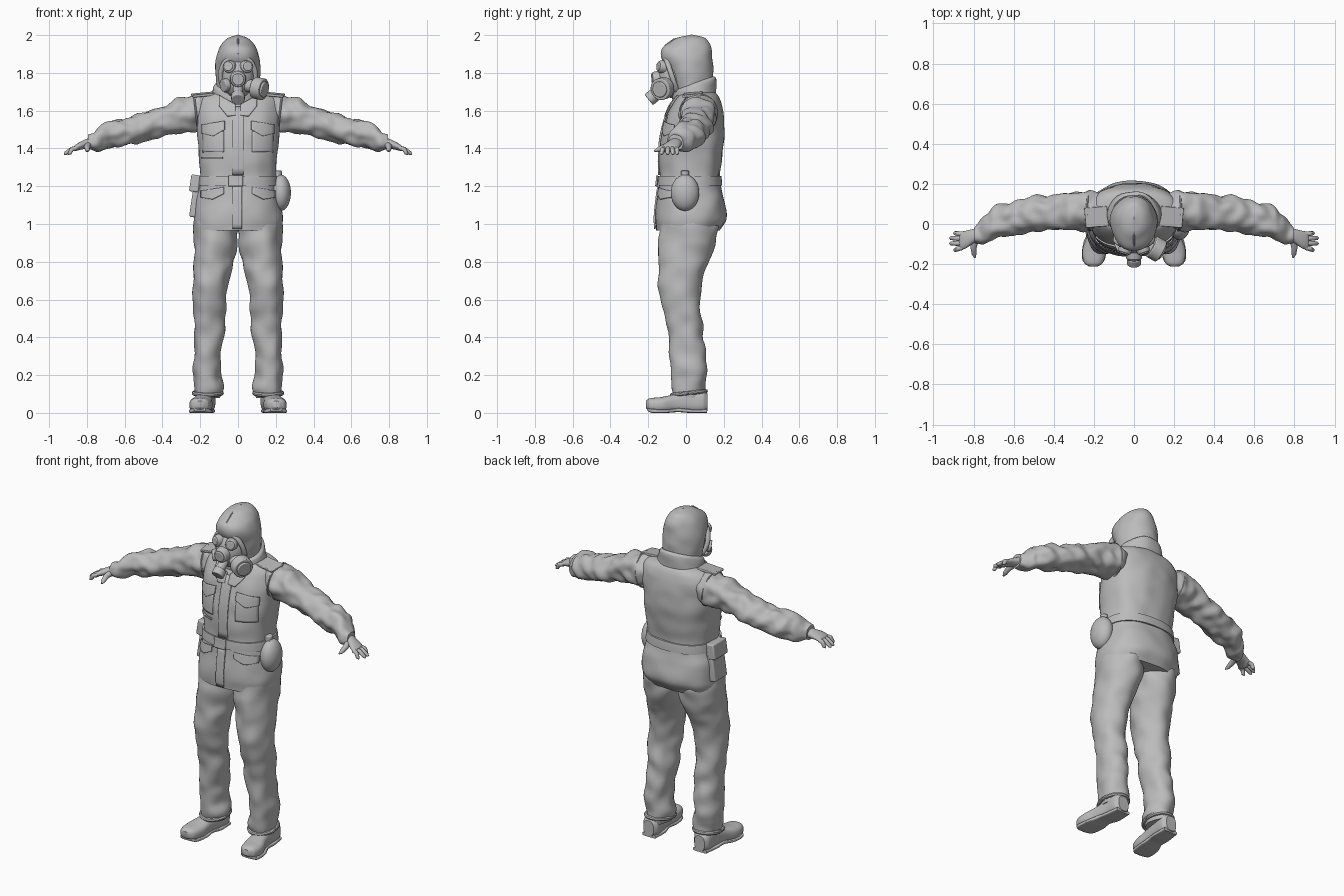
import bpy, bmesh, math
from mathutils import Vector, Matrix, noise

if "Cube" in bpy.data.objects:
    bpy.data.objects.remove(bpy.data.objects["Cube"])

grey = bpy.data.materials.new("plain grey")
grey.use_nodes = True
grey.diffuse_color = (0.5, 0.5, 0.5, 1)
grey.node_tree.nodes["Principled BSDF"].inputs["Base Color"].default_value = (0.5, 0.5, 0.5, 1)


def make(name, bm, mirror=False, angle=40, bevel=0, solid=0):
    bmesh.ops.recalc_face_normals(bm, faces=bm.faces)
    mesh = bpy.data.meshes.new(name)
    bm.to_mesh(mesh)
    bm.free()
    mesh.materials.append(grey)
    ob = bpy.data.objects.new(name, mesh)
    bpy.context.collection.objects.link(ob)
    bpy.ops.object.select_all(action='DESELECT')
    ob.select_set(True)
    bpy.context.view_layer.objects.active = ob
    bpy.ops.object.shade_smooth_by_angle(angle=math.radians(angle))
    if solid:
        mod = ob.modifiers.new("thickness", 'SOLIDIFY')
        mod.thickness, mod.offset = solid, 0
    if bevel:
        mod = ob.modifiers.new("bevel", 'BEVEL')
        mod.width, mod.segments = bevel, 3
    if mirror:
        ob.modifiers.new("mirror", 'MIRROR')
    return ob


def section(keys, a):
    """Smoothly interpolated centre and radii at position a along the axis."""
    i = max(k for k in range(len(keys) - 1) if k == 0 or keys[k][0] <= a)
    k0, k1 = keys[i], keys[i + 1]
    h = k1[0] - k0[0]
    t = (a - k0[0]) / h
    out = []
    for c in range(1, 5):
        def slope(j):
            lo, hi = max(j - 1, 0), min(j + 1, len(keys) - 1)
            return (keys[hi][c] - keys[lo][c]) / (keys[hi][0] - keys[lo][0]) * h
        p, q = k0[c], k1[c]
        m, n = slope(i), slope(i + 1)
        out.append(p + m * t + (3 * (q - p) - 2 * m - n) * t**2 + (2 * (p - q) + m + n) * t**3)
    return out


def bridge(bm, rings, cap=True):
    n = len(rings[0])
    for a, b in zip(rings, rings[1:]):
        for i in range(n):
            bm.faces.new((a[i], a[(i + 1) % n], b[(i + 1) % n], b[i]))
    if cap:
        bm.faces.new(rings[0])
        bm.faces.new(rings[-1])


def loft(name, keys, axis='z', n=40, steps=6, power=2, fold=0, freq=14, shear=0, **kw):
    """Skin superellipse sections strung along one axis; fold adds cloth creases."""
    bm, rings = bmesh.new(), []
    stops = [k0[0] + (k1[0] - k0[0]) * s / steps for k0, k1 in zip(keys, keys[1:]) for s in range(steps)]
    for a in stops + [keys[-1][0]]:
        c1, c2, r1, r2 = section(keys, a)
        ring = []
        for i in range(n):
            t = math.tau * i / n
            u, v = (math.copysign(abs(f)**(2 / power), f) for f in (math.cos(t), math.sin(t)))
            u, v = c1 + max(r1, .002) * u, c2 + max(r2, .002) * v
            p = Vector({'z': (u, v, a), 'x': (a, u, v), 'y': (u, a, v)}[axis])
            if fold:
                d = noise.noise(p * freq) * fold
                off = {'z': (math.cos(t), math.sin(t), 0), 'x': (0, math.cos(t), math.sin(t))}[axis]
                p += Vector(off) * d
            p.z = max(p.z + shear * (p.y - .04), 0)
            ring.append(bm.verts.new(p))
        rings.append(ring)
    bridge(bm, rings)
    return make(name, bm, **kw)


def tube(name, pts, radii, n=12, closed=False, **kw):
    bm, rings = bmesh.new(), []
    pts = [Vector(p) for p in pts]
    last = len(pts) - 1
    for i, (p, r) in enumerate(zip(pts, radii)):
        d = pts[(i + 1) % len(pts)] - pts[i - 1] if closed else pts[min(i + 1, last)] - pts[max(i - 1, 0)]
        side = d.cross(Vector((0, 1, 0) if closed else (0, 0, 1))).normalized()
        up = side.cross(d).normalized()
        rings.append([bm.verts.new(p + r * (side * math.cos(math.tau * k / n) + up * math.sin(math.tau * k / n)))
                      for k in range(n)])
    bridge(bm, rings + rings[:1] if closed else rings, cap=not closed)
    return make(name, bm, **kw)


def ball(name, centre, radii, **kw):
    bm = bmesh.new()
    bmesh.ops.create_uvsphere(bm, u_segments=32, v_segments=18, radius=1,
                              matrix=Matrix.Translation(centre) @ Matrix.Diagonal((*radii, 1)))
    return make(name, bm, **kw)


def drum(name, centre, axis, radius, depth, taper=1, **kw):
    bm = bmesh.new()
    turn = Vector(axis).to_track_quat('Z', 'Y').to_matrix().to_4x4()
    bmesh.ops.create_cone(bm, cap_ends=True, segments=28, radius1=radius, radius2=radius * taper, depth=depth,
                          matrix=Matrix.Translation(centre) @ turn)
    return make(name, bm, bevel=.005, **kw)


def box(name, centre, size, turn=(0, 0, 0), **kw):
    bm = bmesh.new()
    rot = Matrix.Rotation(turn[2], 4, 'Z') @ Matrix.Rotation(turn[1], 4, 'Y') @ Matrix.Rotation(turn[0], 4, 'X')
    bmesh.ops.create_cube(bm, size=1, matrix=Matrix.Translation(centre) @ rot @ Matrix.Diagonal((*size, 1)))
    return make(name, bm, **kw)


# Jacket body: height, centre x, centre y, half width, half depth
JACKET = [(.965, 0, .01, .226, .168), (1.03, 0, .025, .234, .187), (1.13, 0, .025, .222, .178),
          (1.2, 0, .02, .207, .163), (1.25, 0, .02, .2, .158), (1.35, 0, .025, .206, .165),
          (1.45, 0, .035, .217, .168), (1.55, 0, .045, .225, .155), (1.62, 0, .055, .222, .138),
          (1.66, 0, .06, .21, .118), (1.685, 0, .062, .175, .1), (1.7, 0, .065, .11, .08)]
POWER = 2.4
loft("jacket", JACKET, n=64, power=POWER, fold=.007, freq=11)


def front_y(x, z):
    cx, cy, rx, ry = section(JACKET, z)
    return cy - ry * max(1 - abs(x / rx)**POWER, 0)**(1 / POWER)


def patch(name, x0, x1, z0, z1, lean=0, dip=0, gap=.005, **kw):
    """Thin cloth panel hugging the jacket front; dip makes a pointed flap."""
    bm, rows, n = bmesh.new(), [], 10
    for j in range(n + 1):
        v, row = j / n, []
        for i in range(n + 1):
            u = i / n
            x = x0 + (x1 - x0) * u
            z = z0 + (z1 - z0) * v + lean * (u - .5) - dip * (1 - abs(2 * u - 1)) * (1 - v)
            row.append(bm.verts.new((x, front_y(x, z) - gap, z)))
        rows.append(row)
    for a, b in zip(rows, rows[1:]):
        for i in range(n):
            bm.faces.new((a[i], a[i + 1], b[i + 1], b[i]))
    return make(name, bm, solid=.009, **kw)


patch("upper_placket", -.03, .03, 1.26, 1.62)
patch("lower_placket", -.03, .02, .975, 1.2)
patch("chest_pocket_flap", .07, .19, 1.49, 1.535, lean=-.02, dip=.025, mirror=True)
patch("chest_pocket", .075, .185, 1.38, 1.49, gap=.002, mirror=True)
patch("hip_pocket_flap", .075, .195, 1.15, 1.185, lean=-.02, dip=.02, mirror=True)
patch("zip_pocket", -.19, -.08, 1.347, 1.355)
patch("lapel", .012, .1, 1.6, 1.655, lean=.05, dip=.03, gap=.008, mirror=True)

# Belt and buckle
loft("belt", [(1.203, 0, .02, .213, .172), (1.23, 0, .02, .211, .17), (1.255, 0, .02, .208, .167)],
     n=64, power=POWER, steps=2)
patch("buckle", -.05, .025, 1.2, 1.258, gap=.016)

# Sleeves, shoulder straps and collar
loft("sleeve", [(.14, .065, 1.59, .085, .085), (.24, .067, 1.587, .096, .098), (.35, .06, 1.563, .092, .084),
                (.5, .05, 1.51, .086, .076), (.6, .03, 1.488, .082, .076), (.7, 0, 1.462, .08, .071),
                (.76, -.036, 1.437, .06, .052), (.795, -.052, 1.426, .05, .042)],
     axis='x', steps=9, fold=.02, freq=17, mirror=True)
tube("armhole_seam", [(.222 + .012 * math.sin(t), .066 + .1 * math.cos(t), 1.588 + .1 * math.sin(t))
                      for t in [math.tau * i / 32 for i in range(32)]], [.005] * 32, n=6, closed=True, mirror=True)
box("shoulder_strap", (.187, .035, 1.685), (.115, .1, .014), (.08, .1, -.08), bevel=.004, mirror=True)
loft("collar", [(1.61, 0, .05, .15, .11), (1.68, 0, .045, .136, .117), (1.73, 0, .043, .127, .116),
                (1.745, 0, .042, .112, .104)], shear=.35, fold=.006)

# Hands
loft("palm", [(.77, -.05, 1.432, .034, .028), (.8, -.06, 1.425, .036, .026), (.84, -.078, 1.412, .044, .02),
              (.866, -.084, 1.4, .043, .015), (.872, -.084, 1.398, .03, .008)], axis='x', n=24, mirror=True)
for i, (y, tip, reach) in enumerate([(-.05, -.046, .9), (-.073, -.07, .921), (-.096, -.097, .921), (-.118, -.13, .899)]):
    tube(f"finger_{i + 1}", [(.855, y, 1.402), (.88, (y + tip) / 2, 1.396), (reach - .008, tip, 1.374), (reach, tip, 1.368)],
         [.012, .0125, .01, .003], mirror=True)
tube("thumb", [(.79, -.075, 1.42), (.8, -.115, 1.408), (.797, -.15, 1.392), (.793, -.168, 1.386)],
     [.018, .016, .012, .004], mirror=True)

# Trousers and boots
loft("trouser_leg", [(.08, .16, .016, .068, .084), (.13, .16, .014, .076, .094), (.2, .163, .012, .073, .094),
                     (.3, .162, .01, .073, .097), (.45, .153, -.005, .081, .097), (.6, .148, -.034, .087, .106),
                     (.75, .135, -.025, .101, .122), (.85, .122, 0, .114, .143), (.97, .116, .015, .114, .157),
                     (1.03, .115, .015, .11, .15)], steps=7, fold=.016, freq=11, mirror=True)
tube("trouser_cuff", [(.16 + .074 * math.cos(t), .015 + .09 * math.sin(t), .105 + .01 * math.sin(t))
                      for t in [math.tau * i / 32 for i in range(32)]], [.011] * 32, n=8, closed=True, mirror=True)
loft("boot", [(-.213, .202, .045, .02, .018), (-.195, .202, .043, .046, .033), (-.13, .197, .042, .06, .042),
              (-.06, .185, .052, .05, .047), (.02, .174, .06, .048, .06), (.09, .17, .06, .05, .06),
              (.115, .17, .055, .034, .045)], axis='y', power=2.6, mirror=True)
loft("boot_sole", [(-.205, .202, .018, .03, .008), (-.18, .202, .011, .055, .011), (-.1, .194, .009, .06, .009),
                   (-.04, .184, .015, .048, .011), (.02, .175, .01, .052, .01), (.11, .17, .01, .045, .01)],
     axis='y', power=5, mirror=True)

# Hood with a rolled rim around the face
loft("hood", [(1.66, 0, .04, .1, .098), (1.75, 0, .032, .113, .11), (1.82, 0, .02, .118, .122),
              (1.88, 0, .004, .115, .136), (1.93, 0, .004, .099, .13), (1.965, 0, .018, .074, .1),
              (1.988, 0, .028, .045, .066), (2, 0, .032, .008, .015)], fold=.006)
tube("hood_rim", [(.092 * math.sin(t), -.075 - .035 * math.cos(t), 1.785 + .105 * math.cos(t))
                  for t in [math.tau * i / 40 for i in range(40)]], [.014] * 40, n=10, closed=True)
tube("hood_seam", [(0, -.131, 1.9), (0, -.11, 1.945), (0, -.065, 1.978), (0, .03, 1.999), (0, .09, 1.978)],
     [.004] * 5, n=8)

# Breathing mask
ball("mask_face", (0, -.065, 1.775), (.085, .085, .11))
drum("eyepiece", (.045, -.128, 1.832), (.35, -1, .1), .036, .035, .85, mirror=True)
drum("eye_lens", (.051, -.145, 1.834), (.35, -1, .1), .024, .012, mirror=True)
drum("mask_snout", (0, -.145, 1.768), (0, -1, -.1), .046, .06, .85)
drum("speech_disc", (0, -.178, 1.765), (0, -1, -.1), .031, .01)
drum("outlet_neck", (0, -.155, 1.7), (0, -.75, -.6), .026, .08)
drum("outlet_valve", (0, -.182, 1.67), (0, -.75, -.6), .036, .04)
drum("filter_neck", (.07, -.115, 1.73), (.8, -.45, -.15), .034, .07)
drum("filter_canister", (.112, -.125, 1.717), (.8, -.45, -.15), .058, .055)
drum("filter_cap", (.138, -.139, 1.712), (.8, -.45, -.15), .042, .014)
drum("blank_port", (-.068, -.12, 1.735), (-.8, -.5, -.15), .034, .03)

# Belt kit: canteen on the left, case on the right
ball("canteen", (.226, -.005, 1.165), (.054, .075, .096))
drum("canteen_cap", (.21, -.005, 1.265), (0, 0, 1), .022, .035)
box("canteen_strap", (.218, -.005, 1.225), (.03, .045, .07), bevel=.006)
box("side_case", (-.222, .03, 1.145), (.042, .12, .22), (0, .15, 0), bevel=.01)
box("side_case_flap", (-.228, .03, 1.215), (.05, .128, .09), (0, .15, 0), bevel=.008)
